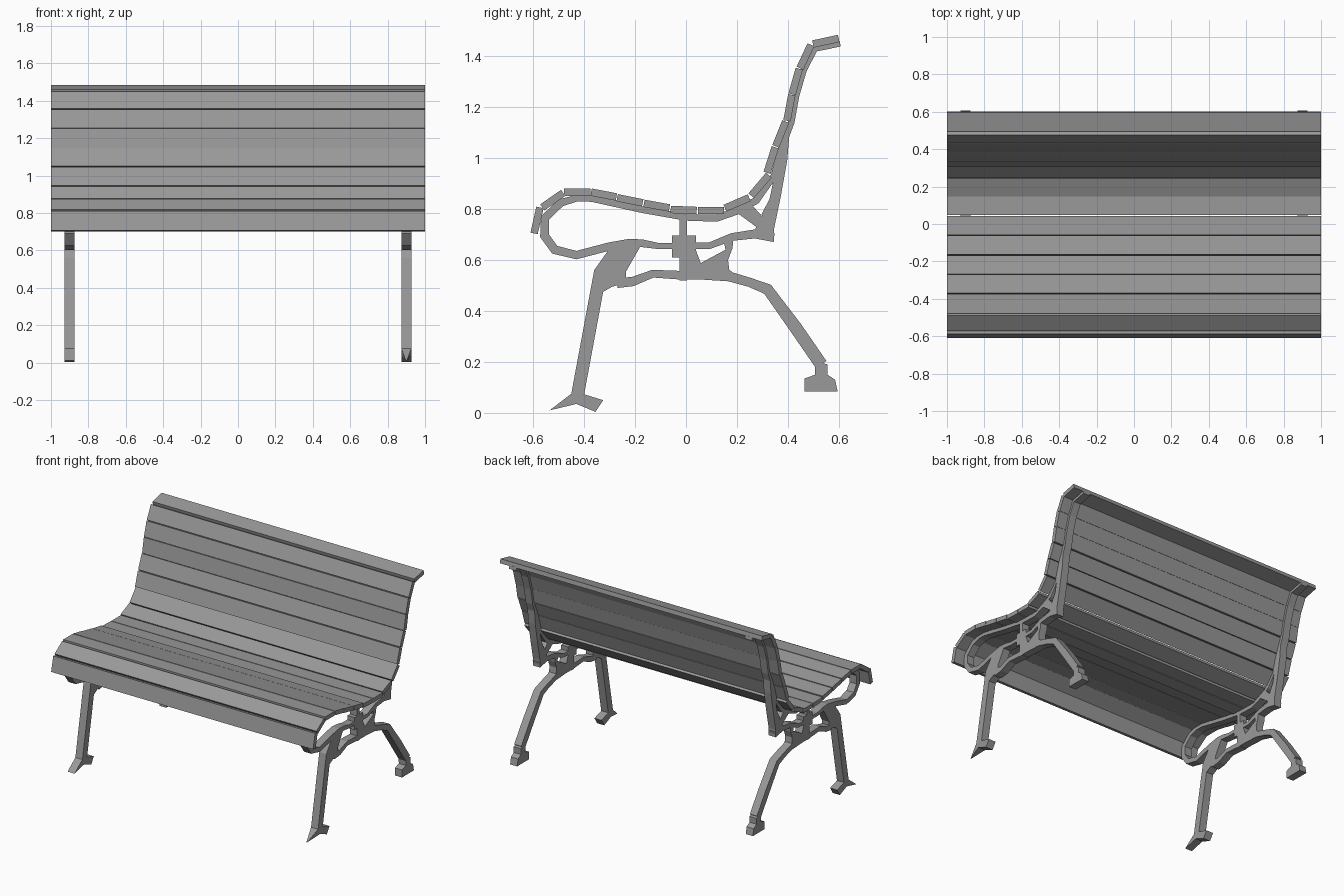
import bpy, bmesh
from mathutils import Vector

grey = bpy.data.materials.new("dark_grey")
grey.diffuse_color = (.32, .32, .32, 1)


def prism(name, outline, x0, x1):
    """Extrude a (y, z) outline between two x positions."""
    bm = bmesh.new()
    face = bm.faces.new([bm.verts.new((x0, y, z)) for y, z in outline])
    ext = bmesh.ops.extrude_face_region(bm, geom=[face])
    for v in ext["geom"]:
        if isinstance(v, bmesh.types.BMVert):
            v.co.x = x1
    bmesh.ops.recalc_face_normals(bm, faces=bm.faces)
    mesh = bpy.data.meshes.new(name)
    bm.to_mesh(mesh)
    bm.free()
    mesh.materials.append(grey)
    ob = bpy.data.objects.new(name, mesh)
    bpy.context.collection.objects.link(ob)
    return ob


def ribbon(path):
    """Outline of a bar that follows (y, z, width) points, with mitred bends."""
    pts = [Vector(p[:2]) for p in path]
    left, right = [], []
    for i, p in enumerate(pts):
        a = (p - pts[i - 1]).normalized() if i else None
        b = (pts[i + 1] - p).normalized() if i < len(pts) - 1 else None
        a, b = a or b, b or a
        t = (a + b).normalized()
        off = Vector((-t.y, t.x)) * (path[i][2] / 2 / max(t.dot(a), 0.5))
        left.append(p + off)
        right.append(p - off)
    return left + right[::-1]


# Wooden slats: centre line ends (y, z, y, z), from the front lip to the top
slats = [
    (-.596, .704, -.573, .806), (-.564, .806, -.482, .863),
    (-.478, .866, -.375, .866), (-.372, .866, -.273, .847),
    (-.27, .844, -.17, .824), (-.165, .822, -.065, .804),
    (-.06, .798, .042, .794), (.047, .794, .15, .794),
    (.153, .803, .248, .844), (.256, .852, .325, .933),
    (.318, .942, .35, 1.042), (.352, 1.046, .391, 1.143),
    (.396, 1.146, .415, 1.248), (.416, 1.25, .444, 1.35),
    (.447, 1.352, .49, 1.444), (.498, 1.447, .599, 1.469),
]
for i, (y0, z0, y1, z1) in enumerate(slats):
    prism(f"slat_{i + 1:02d}", ribbon([(y0, z0, .029), (y1, z1, .029)]), -1, 1)

# Cast side frame: bars given as centre lines with widths
bars = {
    "seat_and_back_rail": [
        (-.05, .655, .024), (-.11, .655, .024), (-.17, .665, .03), (-.22, .668, .03),
        (-.30, .653, .032), (-.43, .619, .032), (-.515, .64, .034), (-.555, .695, .034),
        (-.553, .765, .032), (-.49, .825, .03), (-.425, .843, .026), (-.37, .841, .026),
        (-.17, .797, .026), (0, .767, .026), (.12, .764, .028), (.2, .792, .028),
        (.275, .833, .028), (.345, .93, .025), (.374, 1.035, .025), (.413, 1.14, .025),
        (.434, 1.246, .022), (.463, 1.345, .022), (.506, 1.428, .022), (.605, 1.448, .022)],
    "rear_seat_bar": [
        (.03, .655, .025), (.09, .655, .025), (.18, .69, .03), (.27, .702, .035),
        (.345, .688, .035)],
    "stretcher_and_back_leg": [
        (-.27, .51, .04), (-.21, .515, .036), (-.13, .546, .03), (-.02, .54, .034),
        (.07, .54, .035), (.17, .535, .038), (.25, .512, .036), (.32, .485, .042),
        (.43, .335, .05), (.53, .19, .05)],
}

# Cast side frame: plates given as outlines
plates = {
    "back_upright": [
        (.375, 1.06), (.408, 1.12), (.397, .99), (.372, .85), (.345, .72), (.345, .67),
        (.30, .70), (.297, .78), (.328, .84), (.353, .96)],
    "rear_bracket": [
        (.20, .785), (.25, .825), (.30, .77), (.335, .69), (.28, .69), (.27, .715),
        (.275, .73)],
    "centre_block": [
        (-.055, .695), (.04, .695), (.04, .62), (0, .61), (-.055, .61)],
    "centre_post": [(-.025, .77), (.003, .77), (.003, .52), (-.025, .52)],
    "lower_gusset": [
        (-.01, .53), (-.01, .62), (.04, .635), (.058, .588), (.155, .64), (.15, .665),
        (.187, .69), (.182, .645), (.165, .60), (.17, .56), (.20, .54), (.17, .525)],
    "front_leg": [
        (-.30, .645), (-.175, .66), (-.235, .555), (-.235, .51), (-.29, .495),
        (-.325, .475), (-.40, .07), (-.45, .075), (-.375, .48), (-.36, .56)],
    "front_foot": [
        (-.45, .075), (-.40, .073), (-.325, .05), (-.355, .004), (-.43, .035),
        (-.535, .01)],
    "back_foot": [
        (.505, .205), (.555, .19), (.555, .15), (.585, .13), (.595, .083), (.465, .083),
        (.465, .135), (.507, .15)],
}
plates.update({name: ribbon(path) for name, path in bars.items()})

for side, x in (("left", -.9), ("right", .9)):
    for name, outline in plates.items():
        ob = prism(f"{side}_{name}", outline, x - .027, x + .027)
        # The right front toe narrows to a point
        if side == "right" and name == "front_foot":
            for v in ob.data.vertices:
                if v.co.y < -.5:
                    v.co.x = x + (v.co.x - x) * .1
